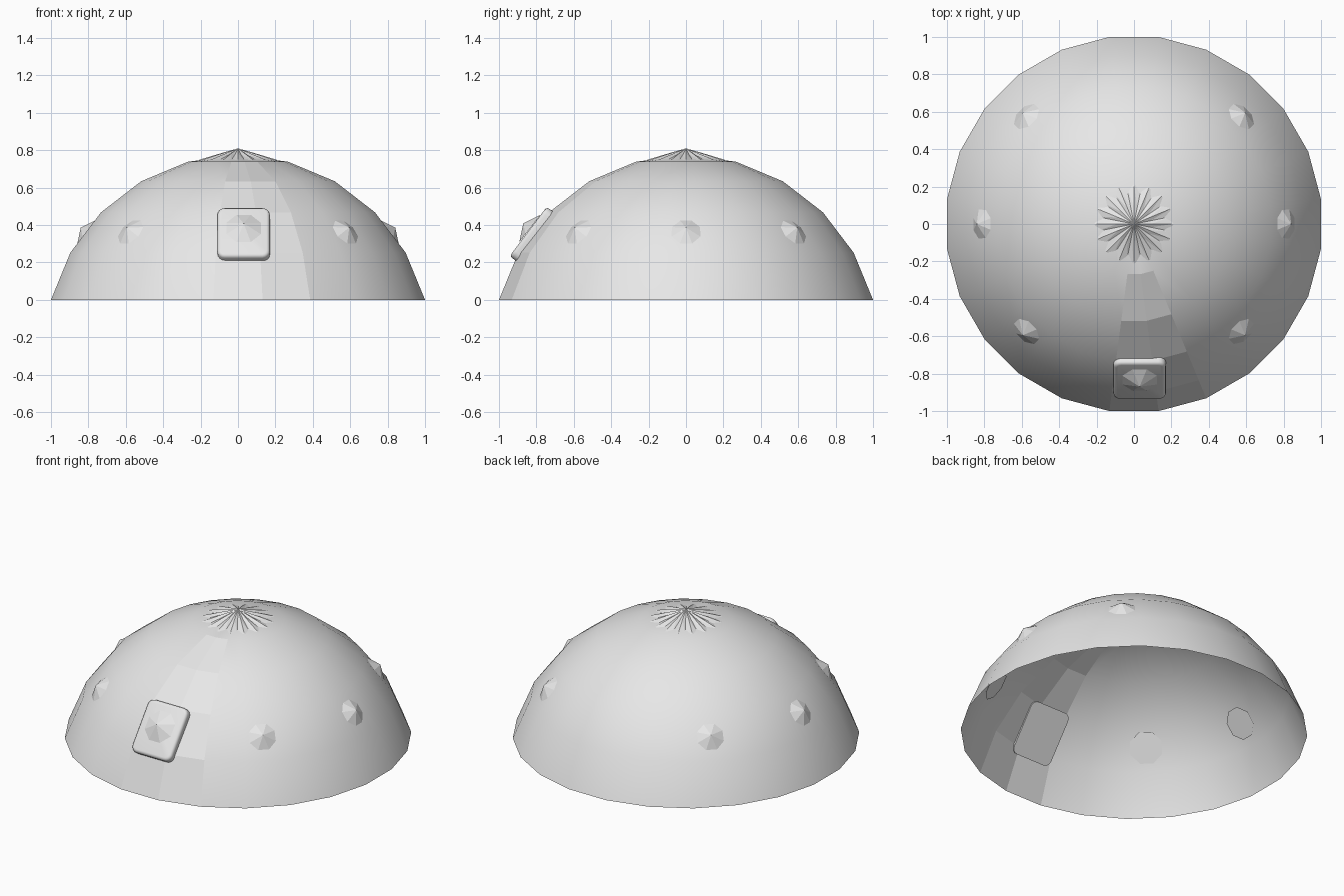
import bpy, bmesh
from math import sin, cos, pi, radians
from mathutils import Matrix, Vector

if "Cube" in bpy.data.objects:
    bpy.data.objects.remove(bpy.data.objects["Cube"], do_unlink=True)

grey = bpy.data.materials.new("light_grey")
grey.use_nodes = True
grey.diffuse_color = (0.8, 0.8, 0.8, 1)
grey.node_tree.nodes["Principled BSDF"].inputs["Base Color"].default_value = (0.8, 0.8, 0.8, 1)

RADIUS = 1.0442                              # sphere the dome is cut from
CENTRE = Vector((0, 0, -RADIUS * sin(radians(15))))
FACE_DIST = RADIUS * cos(radians(7.5)) ** 2  # centre of a facet


def finish(name, bm):
    mesh = bpy.data.meshes.new(name)
    bmesh.ops.recalc_face_normals(bm, faces=bm.faces)
    bm.to_mesh(mesh)
    bm.free()
    mesh.materials.append(grey)
    obj = bpy.data.objects.new(name, mesh)
    bpy.context.collection.objects.link(obj)
    return obj


def on_dome(azimuth, elevation, lift, shift=0):
    """Frame on the dome: local z points outwards, local x runs sideways."""
    a, e = radians(azimuth), radians(elevation)
    out = Vector((cos(e) * cos(a), cos(e) * sin(a), sin(e)))
    side = Vector((-sin(a), cos(a), 0))
    up = out.cross(side)
    rot = Matrix((side, up, out)).transposed().to_4x4()
    return Matrix.Translation(CENTRE + out * (FACE_DIST + lift) + side * shift) @ rot


# Dome shell, open underneath, with two flat-shaded strips at the front
bm = bmesh.new()
bmesh.ops.create_uvsphere(bm, u_segments=24, v_segments=12, radius=RADIUS,
                          matrix=Matrix.Translation(CENTRE) @ Matrix.Rotation(radians(7.5), 4, 'Z'))
bmesh.ops.delete(bm, geom=[v for v in bm.verts if v.co.z < -0.01], context='VERTS')
for f in bm.faces:
    c = f.calc_center_median()
    strip = c.y < 0 and -0.12 < c.x / -c.y < 0.4 and c.z < 0.73
    f.smooth = not strip
finish("dome", bm)

# Pleated cap on the crown
bm = bmesh.new()
PLEATS = 16
tip = bm.verts.new((0, 0, 0.81))
inner, outer = [], []
for i in range(PLEATS * 2):
    a = pi * i / PLEATS
    ridge = i % 2 == 0
    inner.append(bm.verts.new((0.09 * cos(a), 0.09 * sin(a), 0.784 if ridge else 0.775)))
    outer.append(bm.verts.new((0.21 * cos(a), 0.21 * sin(a), 0.748 if ridge else 0.738)))
for i in range(PLEATS * 2):
    bm.faces.new((tip, inner[i - 1], inner[i]))
    bm.faces.new((inner[i - 1], outer[i - 1], outer[i]))
    bm.faces.new((inner[i - 1], outer[i], inner[i]))
finish("crown_cap", bm)

# Eight-sided studs; the front one sits on the badge, the back has none
for k in range(7):
    azimuth = 45 * k + 135 + 0
    azimuth = azimuth if azimuth % 360 != 90 else 90
    front = azimuth == 270
    bm = bmesh.new()
    bmesh.ops.create_cone(bm, cap_ends=True, segments=8, radius1=0.1, radius2=0, depth=0.045,
                          matrix=on_dome(azimuth, 38, 0.055 if front else 0.018, 0.03 if front else 0)
                          @ Matrix.Rotation(radians(22.5), 4, 'Z'))
    finish("stud_%d" % (k + 1), bm)

# Rounded badge plate on the front
bm = bmesh.new()
bmesh.ops.create_cube(bm, size=1, matrix=Matrix.Diagonal((0.28, 0.33, 0.05, 1)))
corners = [e for e in bm.edges if abs(e.verts[0].co.z - e.verts[1].co.z) > 0.01]
bmesh.ops.bevel(bm, geom=corners, offset=0.04, segments=4, affect='EDGES', profile=0.5)
rim = [e for e in bm.edges if all(v.co.z > 0.02 for v in e.verts)]
bmesh.ops.bevel(bm, geom=rim, offset=0.018, segments=3, affect='EDGES', profile=0.5)
for f in bm.faces:
    f.smooth = True
bm.transform(on_dome(270, 37, 0.005, 0.03))
badge = finish("front_badge", bm)
bpy.context.view_layer.objects.active = badge
badge.select_set(True)
bpy.ops.object.shade_smooth_by_angle(angle=radians(40))
